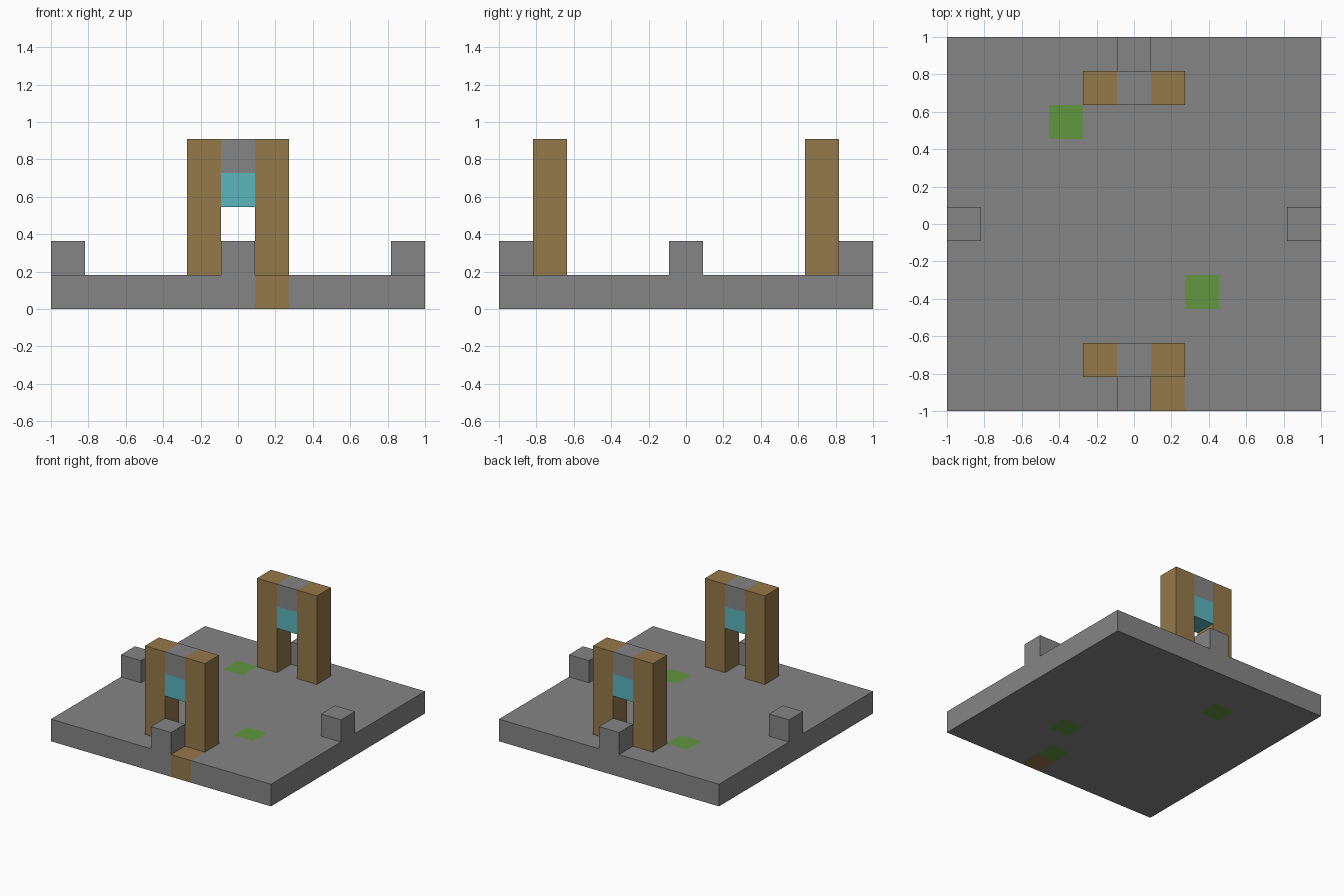
import bpy
import bmesh
from mathutils import Matrix, Vector

N = 11          # blocks along each side of the floor
U = 2 / N       # size of one block

cube = bpy.data.objects.get("Cube")
if cube:
    bpy.data.objects.remove(cube, do_unlink=True)


def make_material(name, color):
    mat = bpy.data.materials.new(name)
    mat.use_nodes = True
    mat.diffuse_color = (*color, 1)
    bsdf = next(n for n in mat.node_tree.nodes if n.type == 'BSDF_PRINCIPLED')
    bsdf.inputs["Base Color"].default_value = (*color, 1)
    return mat


stone = make_material("grey stone", (0.235, 0.235, 0.235))
wood = make_material("brown wood", (0.30, 0.192, 0.068))
moss = make_material("moss green", (0.125, 0.305, 0.052))
glass = make_material("teal glass", (0.103, 0.465, 0.51))


def box(name, cell, size, mats):
    """Box centred over a grid cell; cell z is the layer of its underside."""
    bm = bmesh.new()
    bmesh.ops.create_cube(bm, size=U, matrix=Matrix.Diagonal((*size, 1)))
    mesh = bpy.data.meshes.new(name)
    bm.to_mesh(mesh)
    bm.free()
    for mat in mats:
        mesh.materials.append(mat)
    obj = bpy.data.objects.new(name, mesh)
    x, y, z = cell
    obj.location = Vector((x, y, z + size[2] / 2)) * U
    bpy.context.collection.objects.link(obj)
    return obj


# Floor slab, cut into block-sized tiles
floor = box("floor_slab", (0, 0, 0), (N, N, 1), [stone, wood, moss])
bm = bmesh.new()
bm.from_mesh(floor.data)
for axis in (Vector((1, 0, 0)), Vector((0, 1, 0))):
    for i in range(1, N):
        bmesh.ops.bisect_plane(bm, geom=bm.verts[:] + bm.edges[:] + bm.faces[:],
                               plane_co=axis * (i * U - 1), plane_no=axis)

# Coloured tiles: one wooden block on the front edge, three mossy ones
tiles = {(1, -5): 1, (1, -4): 2, (2, -2): 2, (-2, 3): 2}
for face in bm.faces:
    inside = (face.calc_center_median() - face.normal * U / 2) / U
    face.material_index = tiles.get((round(inside.x), round(inside.y)), 0)
bm.to_mesh(floor.data)
bm.free()

# Front and back gateways: two posts, a stone lintel and a glass pane
for end, y in (("front", -4), ("back", 4)):
    for side, x in (("right", -1), ("left", 1)):
        box(f"{end}_{side}_post", (x, y, 1), (1, 1, 4), [wood])
    box(f"{end}_lintel", (0, y, 4), (1, 1, 1), [stone])
    box(f"{end}_glass_pane", (0, y, 3), (1, 1, 1), [glass])

# One stone block in the middle of each edge
for edge, x, y in (("front", 0, -5), ("back", 0, 5), ("right", -5, 0), ("left", 5, 0)):
    box(f"{edge}_edge_block", (x, y, 1), (1, 1, 1), [stone])
